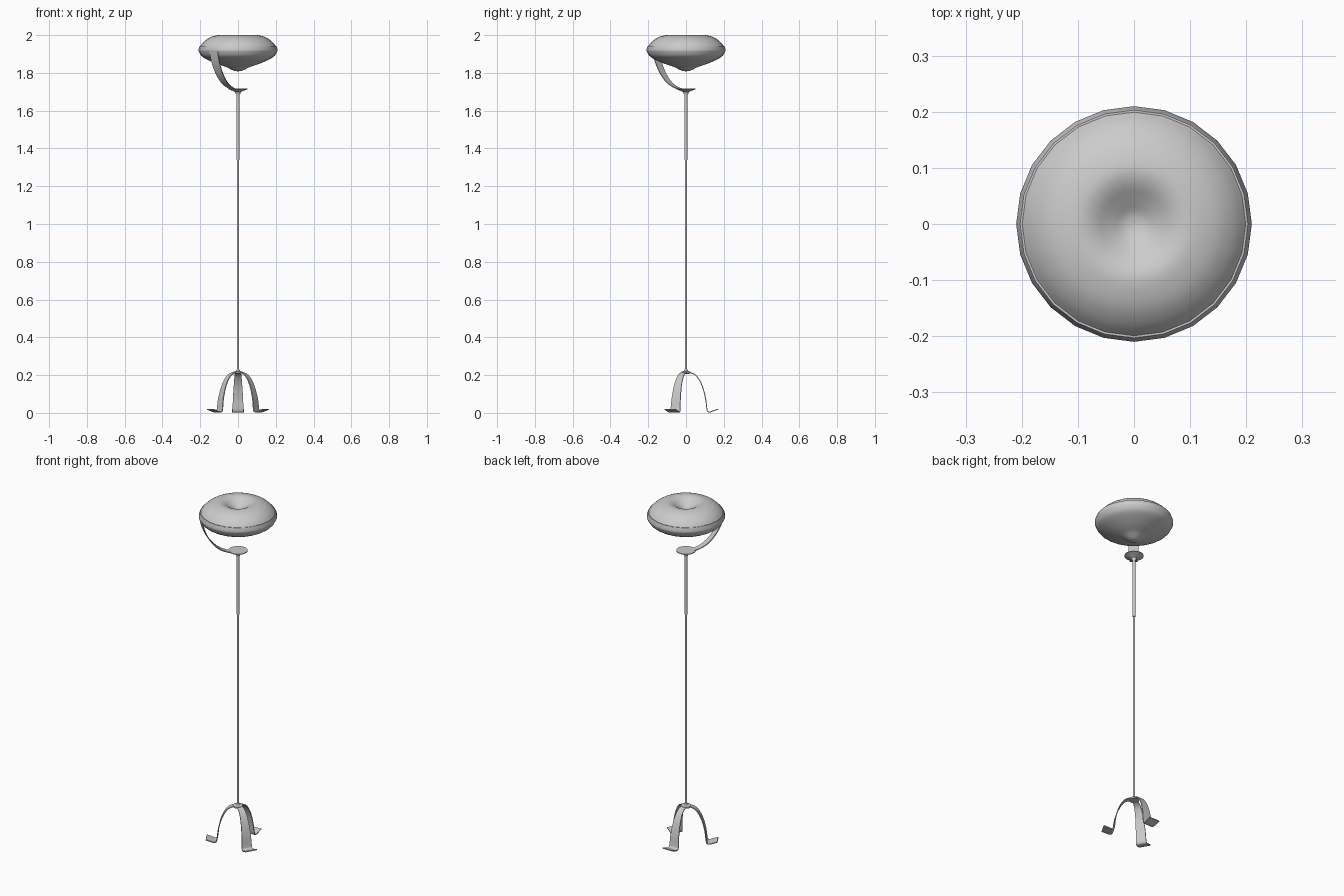
import bpy, bmesh, math
from mathutils import Vector

if "Cube" in bpy.data.objects:
    bpy.data.objects.remove(bpy.data.objects["Cube"])


def smooth_path(pts, steps=4):
    """Catmull-Rom interpolation through points of any dimension."""
    p = [pts[0]] + list(pts) + [pts[-1]]
    out = []
    for i in range(1, len(p) - 2):
        for s in range(steps):
            t = s / steps
            out.append(tuple(
                0.5 * (2 * b + (c - a) * t + (2 * a - 5 * b + 4 * c - d) * t ** 2
                       + (3 * b - a - 3 * c + d) * t ** 3)
                for a, b, c, d in zip(*p[i - 1:i + 3])))
    return out + [tuple(pts[-1])]


def finish(name, bm, angle):
    bmesh.ops.recalc_face_normals(bm, faces=bm.faces)
    me = bpy.data.meshes.new(name)
    bm.to_mesh(me)
    bm.free()
    ob = bpy.data.objects.new(name, me)
    bpy.context.collection.objects.link(ob)
    bpy.ops.object.select_all(action='DESELECT')
    bpy.context.view_layer.objects.active = ob
    ob.select_set(True)
    bpy.ops.object.shade_smooth_by_angle(angle=math.radians(angle))
    return ob


def lathe(name, profile, sides, angle=35):
    """Spin an (r, z) profile about the z axis."""
    bm = bmesh.new()
    vs = [bm.verts.new((max(r, 0), 0, z)) for r, z in profile]
    es = [bm.edges.new(e) for e in zip(vs, vs[1:])]
    bmesh.ops.spin(bm, geom=vs + es, cent=(0, 0, 0), axis=(0, 0, 1),
                   angle=math.tau, steps=sides, use_merge=True)
    bmesh.ops.remove_doubles(bm, verts=bm.verts, dist=1e-5)
    return finish(name, bm, angle)


def strap(name, path, heading, thick=0.005):
    """Flat bent strip along (r, z, width) points, turned to a heading in degrees."""
    a = math.radians(heading)
    out, side = Vector((math.cos(a), math.sin(a), 0)), Vector((-math.sin(a), math.cos(a), 0))
    up = Vector((0, 0, 1))
    bm = bmesh.new()
    rings = []
    for i, (r, z, w) in enumerate(path):
        p, q = path[max(i - 1, 0)], path[min(i + 1, len(path) - 1)]
        n = Vector((-(q[1] - p[1]), q[0] - p[0])).normalized() * thick / 2
        rings.append([bm.verts.new(out * (r + s * n.x) + up * (z + s * n.y) + side * k * w / 2)
                      for s, k in ((1, -1), (1, 1), (-1, 1), (-1, -1))])
    for a0, b0 in zip(rings, rings[1:]):
        for j in range(4):
            bm.faces.new((a0[j], a0[(j + 1) % 4], b0[(j + 1) % 4], b0[j]))
    bm.faces.new(rings[0])
    bm.faces.new(rings[-1])
    return finish(name, bm, 40)


# Shade: bowl with pointed underside and bevelled rim
bowl = smooth_path([(0, 1.808), (0.02, 1.811), (0.038, 1.819), (0.065, 1.832),
                    (0.11, 1.847), (0.165, 1.871), (0.195, 1.891), (0.209, 1.916)])
lathe("shade_bowl", bowl + [(0.21, 1.922), (0.203, 1.943), (0.198, 1.943)], 24)

# Shade: domed cover with a dimple in the middle
cover = smooth_path([(0.2, 1.942), (0.18, 1.966), (0.148, 1.988), (0.105, 2.0),
                     (0.075, 1.995), (0.045, 1.977), (0.02, 1.962), (0, 1.958)])
lathe("shade_cover", cover, 24)

# Curved arm carrying the shade
arm = smooth_path([(0.01, 1.713, 0.03), (0.06, 1.72, 0.034), (0.115, 1.75, 0.042),
                   (0.16, 1.802, 0.048), (0.19, 1.862, 0.053), (0.205, 1.918, 0.055)])
strap("shade_arm", arm, 231)

# Saucer at the top of the pole
lathe("saucer", [(0, 1.718), (0.051, 1.718), (0.052, 1.714), (0.03, 1.706),
                 (0.015, 1.699), (0.011, 1.685), (0, 1.685)], 24)

# Two-stage pole
lathe("upper_pole", [(0, 1.7), (0.008, 1.7), (0.008, 1.34), (0, 1.34)], 16)
lathe("lower_pole", [(0, 1.36), (0.0058, 1.36), (0.0058, 0.21), (0, 0.21)], 16)

# Hub joining the legs
lathe("leg_hub", [(0, 0.232), (0.008, 0.23), (0.012, 0.222), (0.027, 0.217),
                  (0.027, 0.208), (0, 0.206)], 24)

# Three strap legs with turned-out feet
leg = smooth_path([(0.008, 0.214, 0.03), (0.03, 0.211, 0.032), (0.058, 0.193, 0.037),
                   (0.085, 0.145, 0.045), (0.103, 0.08, 0.053), (0.11, 0.025, 0.058),
                   (0.115, 0.008, 0.06), (0.127, 0.005, 0.062), (0.148, 0.012, 0.065),
                   (0.17, 0.019, 0.066)])
for i in range(3):
    strap(f"leg_{i + 1}", leg, 90 + 120 * i)
